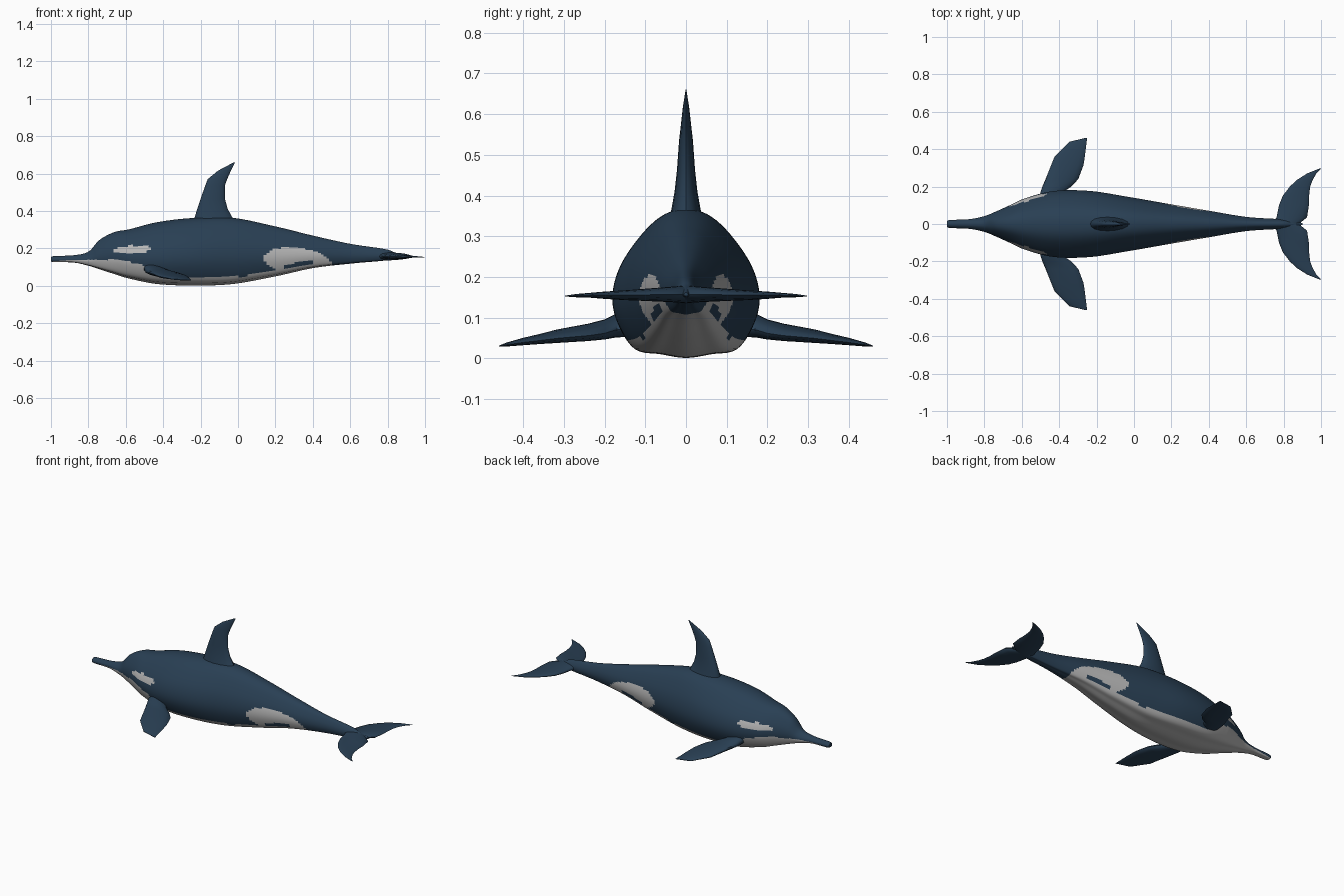
import bpy, bmesh, math

if "Cube" in bpy.data.objects:
    bpy.data.objects.remove(bpy.data.objects["Cube"])


def material(name, rgb):
    m = bpy.data.materials.new(name)
    m.diffuse_color = (*rgb, 1)
    m.use_nodes = True
    m.node_tree.nodes["Principled BSDF"].inputs["Base Color"].default_value = m.diffuse_color
    return m


NAVY = material("dark blue skin", (0.022, 0.05, 0.088))
PALE = material("pale skin", (0.47, 0.47, 0.47))


def spline(pts, steps, closed=False):
    """Smooth curve through points of any dimension."""
    n, out = len(pts), []
    get = (lambda i: pts[i % n]) if closed else (lambda i: pts[max(0, min(n - 1, i))])
    for i in range(n if closed else n - 1):
        a, b, c, d = get(i - 1), get(i), get(i + 1), get(i + 2)
        for s in range(steps):
            t = s / steps
            out.append(tuple(0.5 * (2 * q + (r - p) * t + (2 * p - 5 * q + 4 * r - w) * t * t
                                    + (3 * q - p - 3 * r + w) * t ** 3)
                             for p, q, r, w in zip(a, b, c, d)))
    if not closed:
        out.append(pts[-1])
    return out


def loft(name, rings, pale_rule=None):
    """Skin a list of closed rings, cap the ends, colour faces by rule."""
    bm = bmesh.new()
    vr = [[bm.verts.new(p) for p in r] for r in rings]
    n = len(vr[0])
    for a, b in zip(vr, vr[1:]):
        for i in range(n):
            j = (i + 1) % n
            bm.faces.new((a[i], a[j], b[j], b[i]))
    bm.faces.new(vr[0])
    bm.faces.new(vr[-1])
    bmesh.ops.recalc_face_normals(bm, faces=bm.faces)
    for f in bm.faces:
        f.smooth = True
        if pale_rule and pale_rule(f.calc_center_median()):
            f.material_index = 1
    me = bpy.data.meshes.new(name)
    bm.to_mesh(me)
    bm.free()
    me.materials.append(NAVY)
    me.materials.append(PALE)
    ob = bpy.data.objects.new(name, me)
    bpy.context.collection.objects.link(ob)
    bpy.context.view_layer.objects.active = ob
    ob.select_set(True)
    bpy.ops.object.shade_smooth_by_angle(angle=math.radians(40))
    ob.select_set(False)
    return ob


# Body stations: x, top z, bottom z, half width
STATIONS = [
    (-1.0, .148, .132, .012), (-.985, .158, .126, .021), (-.88, .163, .124, .026),
    (-.80, .182, .107, .042), (-.74, .245, .088, .066), (-.66, .287, .062, .102),
    (-.58, .302, .038, .138), (-.43, .34, .009, .176), (-.24, .362, .001, .177),
    (-.03, .363, .009, .145), (.20, .317, .05, .105), (.40, .268, .094, .071),
    (.60, .224, .118, .038), (.78, .197, .134, .026), (.84, .178, .145, .018),
    (.90, .162, .153, .005)]
# Half cross-section: share of half width, share of height
HALF = [(0, 1), (.32, .965), (.6, .85), (.89, .64), (1, .43), (.93, .24), (.7, .06), (.35, .025), (0, 0)]
SECTION = spline(HALF + [(-u, v) for u, v in HALF[-2:0:-1]], 5, closed=True)

# Upper limit of the pale belly along x
BELLY = [(-1, .13), (-.9, .137), (-.65, .14), (-.52, .115), (-.45, .065), (-.4, .045), (.03, .05),
         (.13, .075), (.24, .09), (.4, .11), (.43, .0), (1, 0)]


def belly_line(x):
    for (x0, z0), (x1, z1) in zip(BELLY, BELLY[1:]):
        if x <= x1:
            return z0 + (z1 - z0) * (x - x0) / (x1 - x0)
    return 0


def is_pale(c):
    x, z = c.x, c.z
    eye = ((x + .565) / .105) ** 2 + ((z - .193 - .06 * (x + .565)) / .021) ** 2 < 1
    flank = ((x - .32) / .18) ** 2 + ((z - .13 + .1 * (x - .32)) / .073) ** 2 < 1
    stripe = .24 < x < .4 and abs(z - .1 - .17 * (x - .24)) < .011
    return eye or ((flank or z < belly_line(x)) and not stripe)


loft("body", [[(x, w * u, b + (t - b) * v) for u, v in SECTION]
              for x, t, b, w in spline(STATIONS, 14)], is_pale)


def fin(name, sections, place):
    """Lens-shaped fin from sections of span, lead x, trail x, height, half thickness."""
    rings = []
    for span, lead, trail, height, thick in sections:
        ring = []
        for k in range(16):
            a = 2 * math.pi * k / 16
            t = (0.5 - 0.5 * math.cos(a)) ** 1.2
            ring.append(place(lead + (trail - lead) * t, span, height, thick * math.sin(a), t))
        rings.append(ring)
    loft(name, rings)


# Dorsal fin
fin("dorsal_fin", [
    (.32, -.24, .01, 0, .045), (.365, -.232, -.03, 0, .036), (.41, -.218, -.055, 0, .028),
    (.465, -.20, -.07, 0, .022), (.535, -.175, -.07, 0, .017), (.57, -.162, -.058, 0, .013),
    (.615, -.107, -.038, 0, .008), (.66, -.022, -.016, 0, .001)],
    lambda x, s, h, o, t: (x, o, s))

# Flippers and tail flukes, mirrored
FLIPPER = [
    (.10, -.51, -.38, .085, .03), (.17, -.50, -.38, .08, .028), (.20, -.49, -.335, .07, .023),
    (.24, -.473, -.298, .063, .02), (.315, -.443, -.27, .054, .016), (.36, -.425, -.263, .047, .012),
    (.40, -.385, -.258, .041, .009), (.44, -.345, -.253, .034, .005), (.46, -.26, -.25, .03, .001)]
FLUKE = [
    (0, .74, .88, .157, .022), (.035, .762, .925, .157, .019), (.10, .775, .935, .156, .015),
    (.15, .795, .936, .155, .012), (.20, .833, .942, .155, .009), (.235, .87, .955, .155, .006),
    (.27, .925, .975, .154, .004), (.297, .992, 1.0, .153, .001)]
for side, label in ((1, "left"), (-1, "right")):
    fin(label + "_flipper", FLIPPER,
        lambda x, s, h, o, t: (x, side * s, h + o + (.5 - t) * .03 * (1 - s / .46)))
    fin(label + "_tail_fluke", FLUKE, lambda x, s, h, o, t: (x, side * s, h + o))
